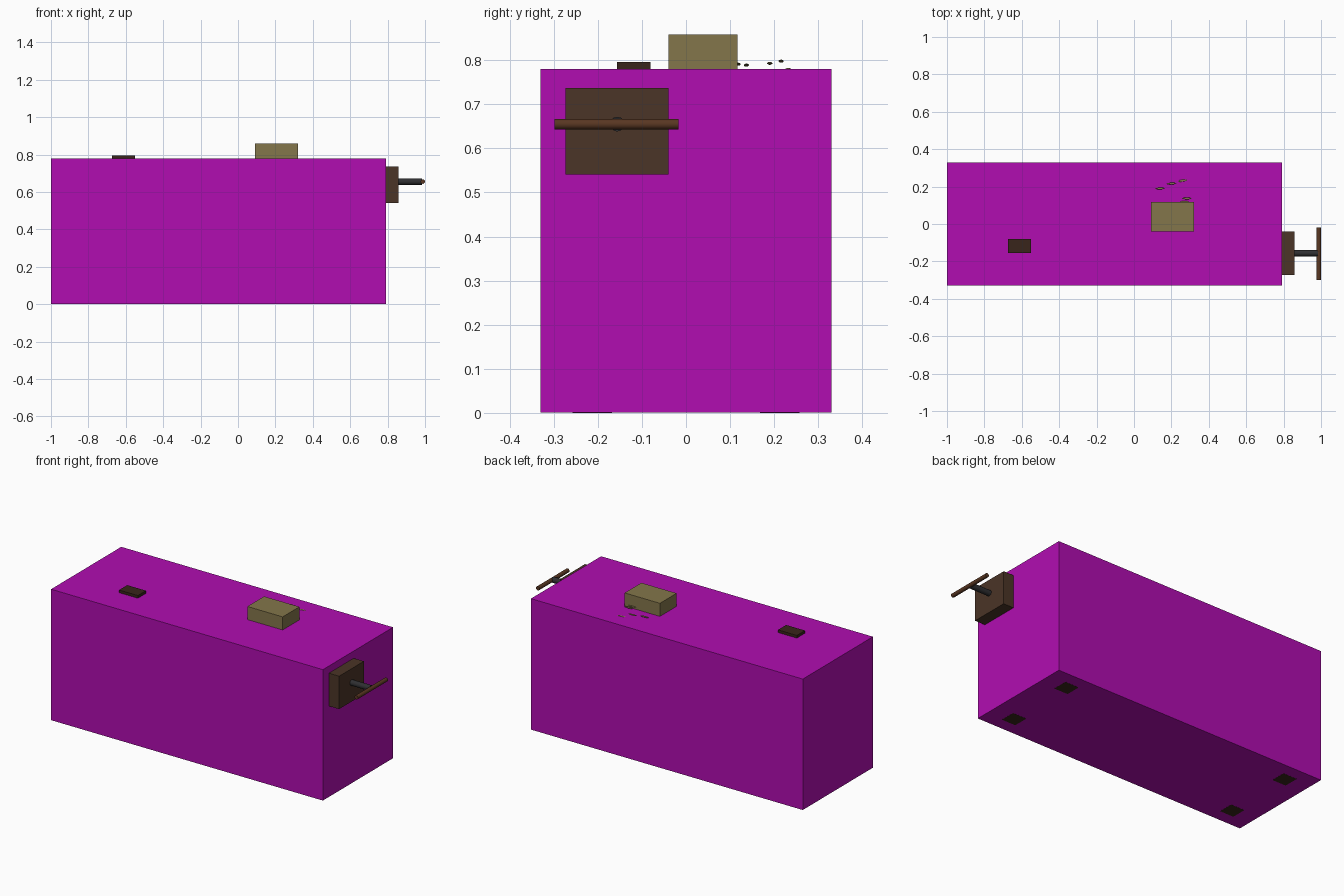
import bpy
from math import pi

if "Cube" in bpy.data.objects:
    bpy.data.objects.remove(bpy.data.objects["Cube"])


def mat(name, rgb):
    m = bpy.data.materials.new(name)
    m.diffuse_color = (*rgb, 1)
    m.use_nodes = True
    m.node_tree.nodes["Principled BSDF"].inputs["Base Color"].default_value = m.diffuse_color
    return m


MAGENTA = mat("magenta", (0.44, 0.004, 0.44))
PINE = mat("pale_wood", (0.23, 0.18, 0.07))
DARK = mat("dark_wood", (0.07, 0.035, 0.02))
BROWN = mat("handle_wood", (0.10, 0.038, 0.016))
PAD = mat("pad_wood", (0.04, 0.018, 0.011))
STEEL = mat("dark_steel", (0.028, 0.028, 0.031))


def finish(name, material):
    o = bpy.context.object
    o.name = name
    o.data.materials.append(material)
    return o


def box(name, x, y, z, material):
    """Box from its (min, max) range on every axis."""
    r = (x, y, z)
    bpy.ops.mesh.primitive_cube_add(size=1, location=[(a + b) / 2 for a, b in r])
    bpy.context.object.scale = [b - a for a, b in r]
    bpy.ops.object.transform_apply(location=False, rotation=False, scale=True)
    return finish(name, material)


def rod(name, loc, rot, radius, length, material):
    bpy.ops.mesh.primitive_cylinder_add(vertices=12, radius=radius, depth=length,
                                        location=loc, rotation=rot)
    bpy.ops.object.shade_smooth_by_angle()
    return finish(name, material)


# Main body, with the bench top and legs it encloses
box("bench_body", (-1, 0.79), (-0.33, 0.33), (0.0005, 0.78), MAGENTA)
box("bench_top", (-0.98, 0.77), (-0.31, 0.31), (0.68, 0.77), DARK)
for sx, side in ((-1, "left"), (1, "right")):
    for sy, end in ((-1, "front"), (1, "back")):
        cx, cy = -0.105 + sx * 0.745, sy * 0.213
        box(f"{end}_{side}_leg", (cx - 0.045, cx + 0.045),
            (cy - 0.045, cy + 0.045), (0, 0.7), PAD)

# Items on the top
box("wood_block", (0.09, 0.322), (-0.04, 0.117), (0.78, 0.858), PINE)
box("small_pad", (-0.674, -0.55), (-0.156, -0.08), (0.78, 0.796), PAD)

# Wood shavings: small flattened slivers
shavings = [(0.14, 0.190, 0.793, 0.06), (0.20, 0.216, 0.798, 0.06),
            (0.26, 0.232, 0.779, 0.15), (0.283, 0.137, 0.789, 0.0),
            (0.27, 0.118, 0.791, 0.0)]
for i, (x, y, z, turn) in enumerate(shavings):
    bpy.ops.mesh.primitive_uv_sphere_add(segments=8, ring_count=5, radius=1,
                                         location=(x, y, z), rotation=(0, 0, turn))
    bpy.context.object.scale = (0.028, 0.006, 0.0035)
    finish(f"wood_shaving_{i + 1}", PINE)

# Vise on the right end: jaw, screw and cross handle
box("vise_jaw", (0.79, 0.857), (-0.273, -0.04), (0.541, 0.737), DARK)
rod("vise_screw", (0.915, -0.156, 0.655), (0, pi / 2, 0), 0.0167, 0.14, STEEL)
rod("vise_handle", (0.988, -0.158, 0.655), (pi / 2, 0, 0), 0.012, 0.281, BROWN)
